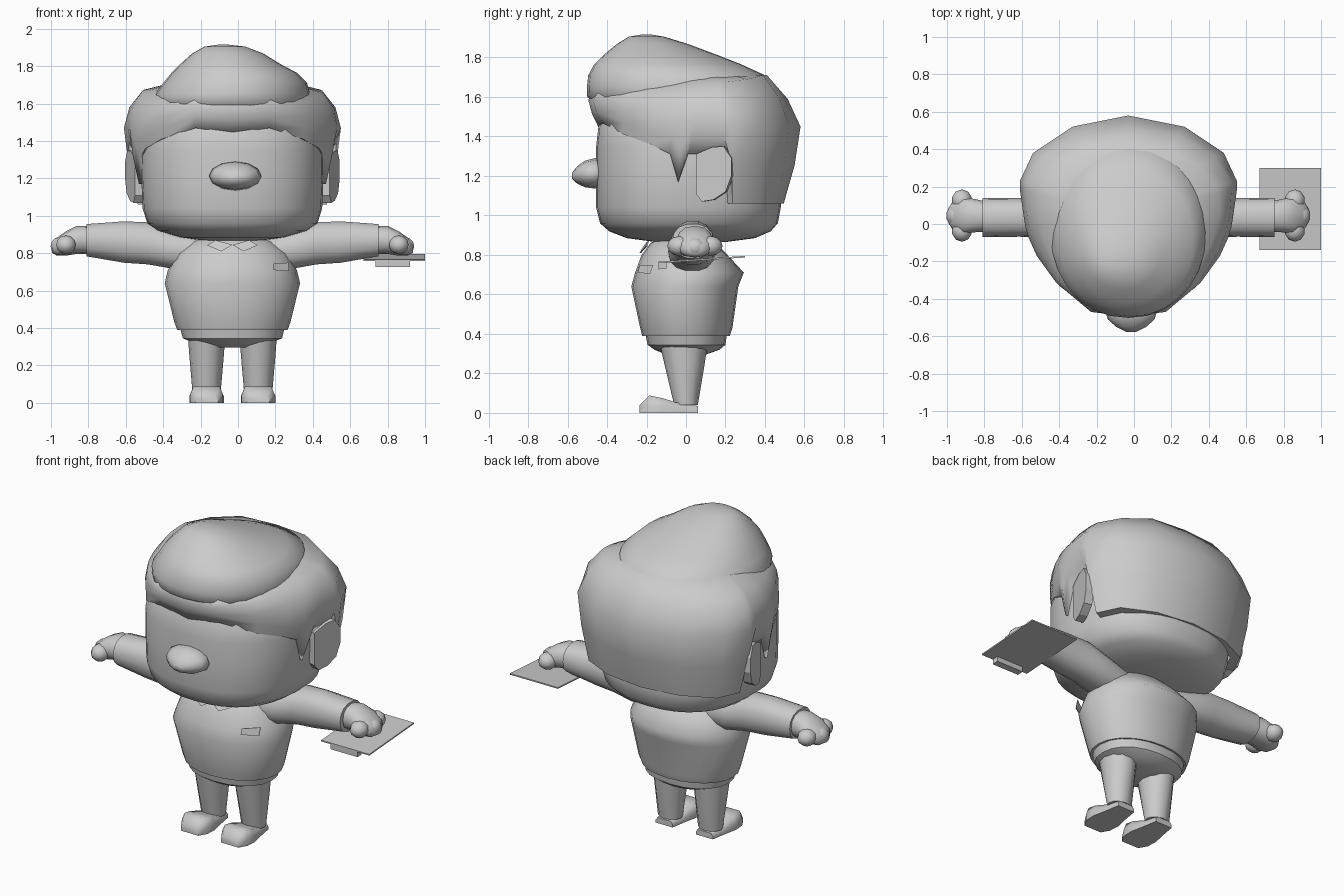
import bpy, bmesh, math
from mathutils import Vector as V

CX = -0.03          # symmetry line of the figure
grey = bpy.data.materials.new("plain_grey")
grey.diffuse_color = (0.6, 0.6, 0.6, 1)


def finish(name, bm, angle=40):
    bmesh.ops.recalc_face_normals(bm, faces=bm.faces)
    me = bpy.data.meshes.new(name)
    bm.to_mesh(me)
    bm.free()
    me.materials.append(grey)
    me.shade_smooth()
    me.set_sharp_from_angle(angle=math.radians(angle))
    ob = bpy.data.objects.new(name, me)
    bpy.context.collection.objects.link(ob)
    return ob


def oval(c, a, b, n=20, e=2.0):
    """Superellipse ring around c, spanned by half axes a and b."""
    pts = []
    for i in range(n):
        t = 2 * math.pi * i / n
        u, w = math.cos(t), math.sin(t)
        u = math.copysign(abs(u) ** (2 / e), u)
        w = math.copysign(abs(w) ** (2 / e), w)
        pts.append(V(c) + V(a) * u + V(b) * w)
    return pts


def loft(name, rings, angle=40, caps=(True, True)):
    bm = bmesh.new()
    rows = [[bm.verts.new(p) for p in r] for r in rings]
    n = len(rows[0])
    for r, s in zip(rows, rows[1:]):
        for i in range(n):
            j = (i + 1) % n
            bm.faces.new((r[i], r[j], s[j], s[i]))
    if caps[0]:
        bm.faces.new(rows[0])
    if caps[1]:
        bm.faces.new(rows[-1])
    return finish(name, bm, angle)


def upright(name, table, n=24, e=2.0, angle=40, x=CX):
    """Loft of level rings: half width, front y, back y, z, optional x shift."""
    return loft(name, [oval((x + sum(dx), (f + b) / 2, z), (w, 0, 0), (0, (b - f) / 2, 0), n, e)
                       for w, f, b, z, *dx in table], angle)


def along_x(name, side, table, n=14, angle=40):
    """Loft of rings along an arm: distance, y, z, half y, half z."""
    return loft(name, [oval((CX + side * d, y, z), (0, ry, 0), (0, 0, rz), n, 2.3)
                       for d, y, z, ry, rz in table], angle)


def ball(name, c, r, u=12, v=8):
    bm = bmesh.new()
    bmesh.ops.create_uvsphere(bm, u_segments=u, v_segments=v, radius=1)
    for p in bm.verts:
        p.co = V(c) + V(p.co[i] * r[i] for i in range(3))
    return finish(name, bm, 60)


def plate(name, pts, depth):
    """Flat polygon extruded by a depth vector."""
    pts = [V(p) for p in pts]
    return loft(name, [pts, [p + V(depth) for p in pts]], 20)


# Head
upright("head", [
    (0.14, -0.15, 0.20, 0.865), (0.28, -0.30, 0.35, 0.885), (0.40, -0.39, 0.43, 0.92),
    (0.455, -0.435, 0.465, 0.96), (0.48, -0.455, 0.48, 1.04), (0.487, -0.455, 0.48, 1.20),
    (0.487, -0.455, 0.48, 1.35), (0.46, -0.44, 0.46, 1.48), (0.36, -0.38, 0.38, 1.56)],
    n=32, e=2.35)

# Nose, flattened and pointed to the front
loft("nose", [oval((-0.015, y, z), (rx, 0, 0), (0, 0, rz), 12)
              for y, z, rx, rz in ((-0.42, 1.215, 0.11, 0.06), (-0.46, 1.213, 0.14, 0.077),
                                   (-0.51, 1.21, 0.125, 0.068), (-0.55, 1.205, 0.08, 0.045),
                                   (-0.578, 1.20, 0.025, 0.015))], 60)

# Bowl of hair: columns from front to back, each with hairline, widest and rim points
cols = [
    ((0, -.44, 1.44), (0, -.495, 1.585), (0, -.42, 1.64)),
    ((.20, -.425, 1.47), (.20, -.47, 1.58), (.19, -.39, 1.64)),
    ((.38, -.315, 1.41), (.385, -.315, 1.53), (.36, -.25, 1.64)),
    ((.465, -.18, 1.36), (.49, -.17, 1.47), (.44, -.11, 1.64)),
    ((.495, -.08, 1.31), (.535, -.07, 1.47), (.47, -.01, 1.65)),
    ((.50, -.04, 1.17), (.55, -.02, 1.47), (.48, .03, 1.655)),
    ((.505, .01, 1.31), (.56, .04, 1.47), (.485, .08, 1.66)),
    ((.505, .22, 1.31), (.58, .18, 1.47), (.48, .16, 1.67)),
    ((.505, .235, 1.06), (.58, .23, 1.47), (.47, .20, 1.675)),
    ((.44, .37, 1.06), (.51, .38, 1.47), (.38, .31, 1.69)),
    ((.25, .46, 1.06), (.30, .52, 1.46), (.22, .39, 1.71)),
    ((0, .495, 1.06), (0, .58, 1.45), (0, .41, 1.71))]
cols += [tuple((-x, y, z) for x, y, z in c) for c in cols[-2:0:-1]]
rows = [[], [], [], [], [], [], []]
for c in cols:
    low, wide, rim = map(V, c)
    mid = (wide + rim) / 2
    rows[0].append(V((low.x * .9, low.y * .9, low.z)))
    rows[1].append(low)
    rows[2].append(V((low.x * .35 + wide.x * .65, low.y * .35 + wide.y * .65, (low.z + wide.z) / 2)))
    rows[3].append(wide)
    rows[4].append(V((mid.x * 1.04, mid.y * 1.04, mid.z + .01)))
    rows[5].append(rim)
    rows[6].append(V((rim.x * .6, rim.y * .6, 1.72)))
loft("hair_bowl", [[p + V((CX, 0, 0)) for p in r] for r in rows], 65, (False, True))

# Swept up front of the hair, blending into the bowl
upright("hair_quiff", [
    (0.38, -0.44, 0.30, 1.555), (0.41, -0.50, 0.40, 1.60), (0.415, -0.502, 0.415, 1.65),
    (0.385, -0.495, 0.40, 1.71, .015), (0.335, -0.465, 0.28, 1.765, .01),
    (0.27, -0.42, 0.165, 1.81, -.01), (0.19, -0.35, 0.01, 1.868, -.025),
    (0.11, -0.29, -0.11, 1.905, -.04), (0.03, -0.23, -0.17, 1.915, -.05)],
    n=28, e=2.1, angle=60)

# Ears, thin slabs that stand off toward the back
ear = [(.05, 1.11), (.08, 1.07), (.14, 1.08), (.20, 1.12), (.23, 1.20),
       (.23, 1.29), (.19, 1.35), (.13, 1.345), (.05, 1.31)]
for s, side in ((1, "right"), (-1, "left")):
    plate("ear_" + side, [(CX + s * (0.52 + 0.3 * (y - .05)), y, z) for y, z in ear],
          (-s * 0.05, 0.01, 0))

# Torso with hem, and trousers below it
upright("torso", [
    (0.27, -0.20, 0.20, 0.395), (0.295, -0.222, 0.222, 0.39), (0.31, -0.232, 0.235, 0.43),
    (0.362, -0.277, 0.265, 0.64), (0.345, -0.258, 0.293, 0.71), (0.30, -0.225, 0.21, 0.80),
    (0.22, -0.18, 0.15, 0.86), (0.12, -0.10, 0.10, 0.90)], e=2.1, angle=65)
upright("trouser_top", [
    (0.285, -0.21, 0.21, 0.42), (0.265, -0.195, 0.20, 0.345), (0.20, -0.16, 0.17, 0.32),
    (0.09, -0.10, 0.10, 0.295)], n=20, e=2.2)

# Limbs
for s, side in ((1, "right"), (-1, "left")):
    hip = CX + s * 0.138
    upright("leg_" + side, [(0.10, -0.135, 0.11, 0.36), (0.092, -0.11, 0.095, 0.25),
                            (0.074, -0.06, 0.06, 0.04)], n=12, x=hip)
    section = ((-1, 0), (1, 0), (1, .5), (.8, 1), (-.8, 1), (-1, .5))
    loft("shoe_" + side, [[V((hip + u * w, y, v * h)) for u, v in section] for y, w, h in (
        (-.235, .06, .04), (-.185, .088, .088), (-.12, .092, .075), (-.04, .075, .05),
        (.06, .058, .035))], 60)
    along_x("sleeve_" + side, s, [
        (.18, .02, .80, .11, .09), (.33, .03, .822, .12, .105), (.45, .035, .853, .11, .115),
        (.58, .035, .86, .103, .113), (.78, .035, .87, .105, .088)])
    along_x("palm_" + side, s, [
        (.76, .04, .87, .08, .075), (.83, .045, .872, .09, .075), (.89, .045, .852, .10, .065),
        (.94, .045, .835, .075, .047), (.965, .045, .828, .035, .025)], 12, 60)
    for i, (d, y, z) in enumerate(((.89, .125, .845), (.92, .045, .838), (.89, -.035, .845))):
        ball(f"finger_{side}_{i}", (CX + s * d, y, z), (.055, .06, .05), 10, 6)

# Collar flaps at the throat
for s, side in ((1, "right"), (-1, "left")):
    plate("collar_" + side, [(CX + s * x, y, z) for x, y, z in (
        (0, -.215, .845), (.06, -.235, .81), (.135, -.205, .843), (.09, -.195, .87))],
        (0, .008, 0))

# Breast pocket flap
plate("pocket", [(.19, -.245, .71), (.27, -.19, .705), (.27, -.175, .75), (.19, -.235, .745)],
      (0.004, .009, 0))

# Clipboard under the right hand, with its clip
plate("clipboard", [(.67, -.14, .758), (1.0, -.14, .758), (1.0, .30, .787), (.67, .30, .787)],
      (0, 0, .008))
plate("clip", [(.735, -.14, .727), (.92, -.14, .727), (.92, -.10, .73), (.735, -.10, .73)],
      (0, 0, .032))
